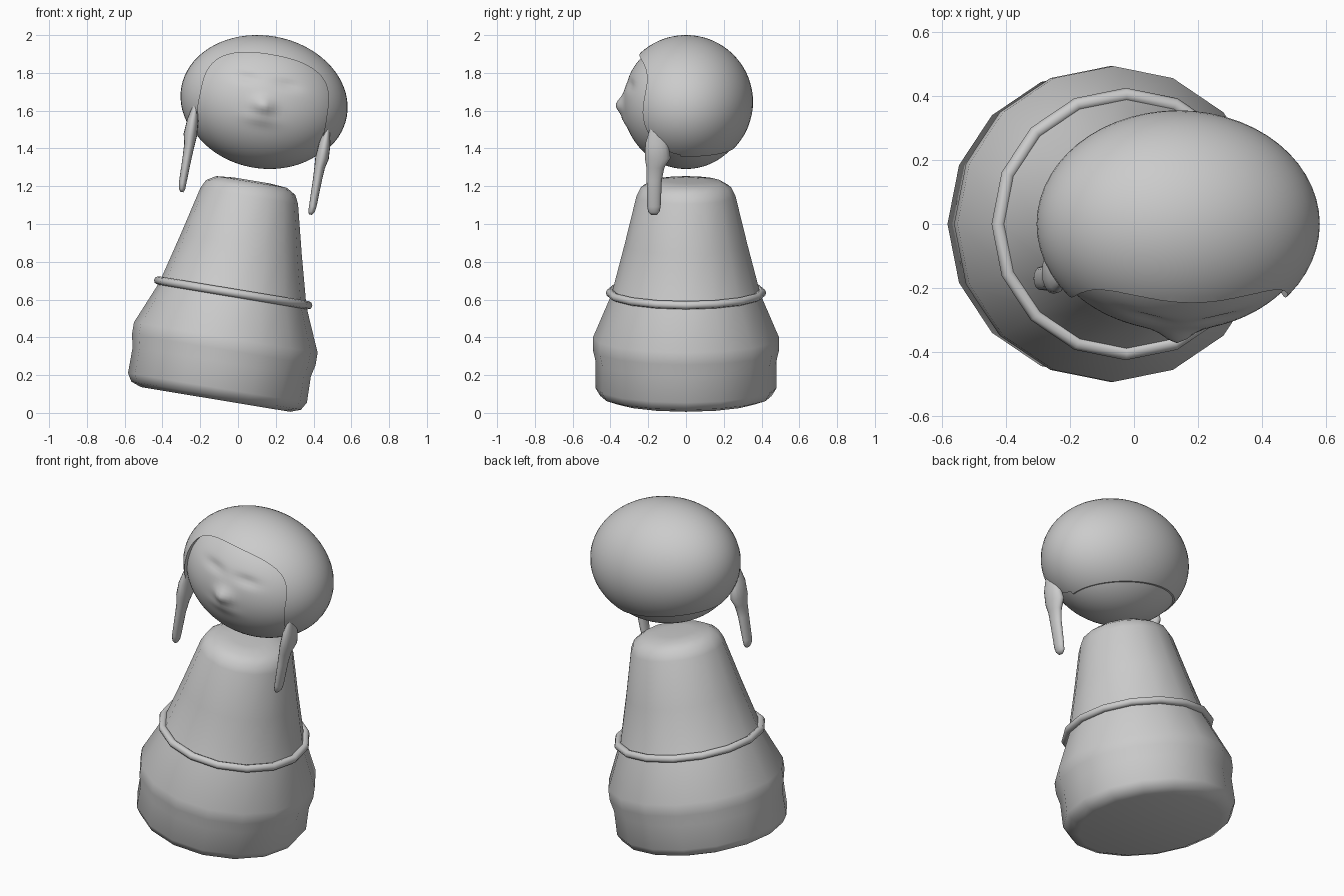
import bpy, bmesh, math
from mathutils import Matrix, Vector

if "Cube" in bpy.data.objects:
    bpy.data.objects.remove(bpy.data.objects["Cube"])

BODY = Matrix.Translation((-0.117, 0, 0.083)) @ Matrix.Rotation(math.radians(9.4), 4, 'Y')
HEAD = Matrix.Translation((0.138, 0, 1.647)) @ Matrix.Rotation(math.radians(10), 4, 'Y')


def finish(name, bm, frame, angle=40):
    bmesh.ops.recalc_face_normals(bm, faces=bm.faces)
    me = bpy.data.meshes.new(name)
    bm.to_mesh(me)
    bm.free()
    ob = bpy.data.objects.new(name, me)
    bpy.context.collection.objects.link(ob)
    ob.matrix_world = frame
    smooth(ob, angle)
    return ob


def smooth(ob, angle):
    bpy.ops.object.select_all(action='DESELECT')
    ob.select_set(True)
    bpy.context.view_layer.objects.active = ob
    bpy.ops.object.shade_smooth_by_angle(angle=math.radians(angle))


def loft(bm, rings, n, closed=False):
    """Skin elliptical rings given as (x, y, z, rx, ry)."""
    loops = [[bm.verts.new((x + rx * math.cos(2 * math.pi * i / n),
                            y + ry * math.sin(2 * math.pi * i / n), z)) for i in range(n)]
             for x, y, z, rx, ry in rings]
    pairs = list(zip(loops, loops[1:]))
    if closed:
        pairs.append((loops[-1], loops[0]))
    else:
        bm.faces.new(loops[0])
        bm.faces.new(loops[-1])
    for a, b in pairs:
        for i in range(n):
            j = (i + 1) % n
            bm.faces.new((a[i], a[j], b[j], b[i]))


def spline(pts, steps=5):
    """Catmull-Rom through open 2D points."""
    p = [Vector(q) for q in [pts[0]] + pts + [pts[-1]]]
    out = []
    for a, b, c, d in zip(p, p[1:], p[2:], p[3:]):
        for k in range(steps):
            t = k / steps
            out.append(0.5 * (2 * b + (c - a) * t + (2 * a - 5 * b + 4 * c - d) * t * t
                              + (3 * b - a - 3 * c + d) * t ** 3))
    return out + [p[-1]]


def ellipsoid(radii, seg=56, rings=36):
    bm = bmesh.new()
    bmesh.ops.create_uvsphere(bm, u_segments=seg, v_segments=rings, radius=1)
    bmesh.ops.scale(bm, vec=radii, verts=bm.verts)
    return bm


# Leaning bell-shaped body
bm = bmesh.new()
profile = [(0.40, -0.012), (0.455, 0.008), (0.48, 0.05), (0.478, 0.19), (0.493, 0.255),
           (0.493, 0.32), (0.395, 0.55), (0.325, 0.82), (0.262, 1.08), (0.24, 1.125),
           (0.19, 1.155), (0.10, 1.163)]
loft(bm, [(0, 0, h, r, r) for r, h in profile], 16)
finish("body", bm, BODY)

# Belt cord
bm = bmesh.new()
tube = [(0.403 + 0.022 * math.cos(a), 0.56 + 0.022 * math.sin(a))
        for a in [k * math.pi / 4 for k in range(8)]]
loft(bm, [(0, 0, h, r, r) for r, h in tube], 16, closed=True)
finish("belt", bm, BODY, 60)

# Head with softly modelled face: (x, z, push, width, height)
bm = ellipsoid((0.425, 0.333, 0.343), 96, 64)
features = [(0, -0.01, 0.04, 0.05, 0.045), (0, -0.085, 0.012, 0.08, 0.03),
            (-0.11, 0.12, -0.014, 0.07, 0.025), (0.11, 0.12, -0.014, 0.07, 0.025)]
for v in bm.verts:
    if v.co.y < 0:
        v.co.y -= sum(p * math.exp(-((v.co.x - x) / w) ** 2 - ((v.co.z - z) / h) ** 2)
                      for x, z, p, w, h in features)
    v.co.z -= 0.01
finish("head", bm, HEAD, 60)

# Hair cap, opened at the face and underneath
hair = finish("hair", ellipsoid((0.445, 0.355, 0.35)), HEAD)
half = [(0.335, -0.5), (0.338, -0.2), (0.34, -0.03), (0.325, 0.11), (0.255, 0.2), (0.11, 0.246)]
outline = spline(half + [(-x, z) for x, z in reversed(half)])
bm = bmesh.new()
face = bm.faces.new([bm.verts.new((p.x, -0.8, p.y)) for p in outline])
ext = bmesh.ops.extrude_face_region(bm, geom=[face])
bmesh.ops.translate(bm, vec=(0, 0.77, 0),
                    verts=[g for g in ext["geom"] if isinstance(g, bmesh.types.BMVert)])
face_cutter = finish("face_cutter", bm, HEAD)
bm = bmesh.new()
bmesh.ops.create_cube(bm, size=2)
bmesh.ops.translate(bm, vec=(0, 0, -1.238), verts=bm.verts)
under_cutter = finish("under_cutter", bm, HEAD)
for cutter in (face_cutter, under_cutter):
    m = hair.modifiers.new("cut", 'BOOLEAN')
    m.operation, m.solver, m.object = 'DIFFERENCE', 'EXACT', cutter
bpy.context.view_layer.update()
cut_mesh = bpy.data.meshes.new_from_object(
    hair.evaluated_get(bpy.context.evaluated_depsgraph_get()))
hair.modifiers.clear()
hair.data = cut_mesh
for cutter in (face_cutter, under_cutter):
    bpy.data.objects.remove(cutter)
smooth(hair, 40)

# Hanging side locks
for name, s in (("left_lock", -1), ("right_lock", 1)):
    bm = bmesh.new()
    loft(bm, [(s * x, y, z, rx, ry) for x, y, z, rx, ry in [
        (0.355, -0.16, -0.08, 0.012, 0.03), (0.355, -0.155, -0.16, 0.03, 0.06),
        (0.354, -0.15, -0.24, 0.036, 0.068), (0.35, -0.162, -0.29, 0.028, 0.048),
        (0.35, -0.168, -0.36, 0.024, 0.04), (0.35, -0.17, -0.50, 0.02, 0.036),
        (0.348, -0.17, -0.53, 0.017, 0.03), (0.346, -0.17, -0.546, 0.008, 0.016)]], 16)
    finish(name, bm, HEAD, 60)
